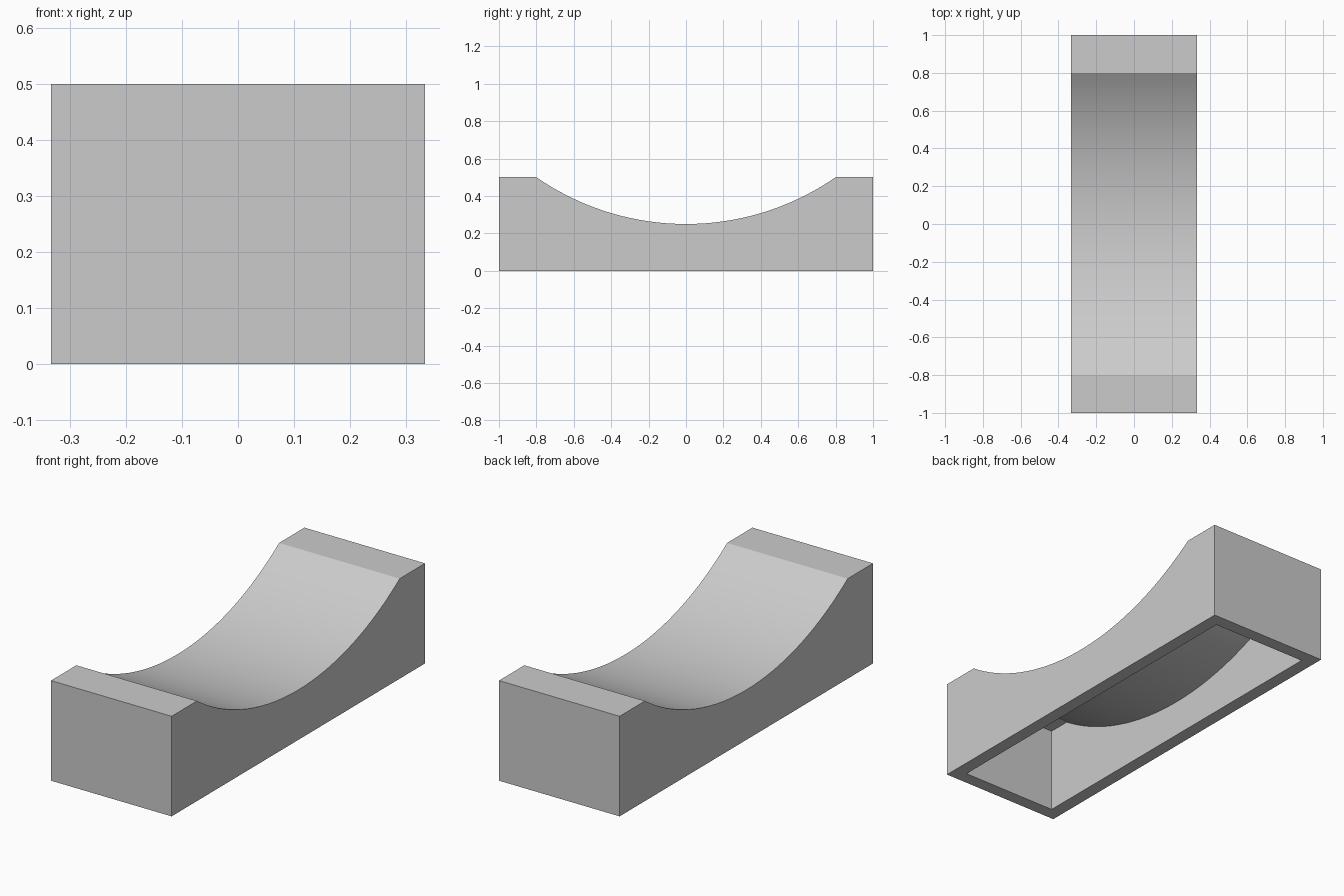
import bpy, bmesh, math

cube = bpy.data.objects.get("Cube")
if cube:
    bpy.data.objects.remove(cube, do_unlink=True)

HALF_WIDTH, HALF_LENGTH, HEIGHT = 1 / 3, 1.0, 0.5
WALL = 1 / 15
DIP, LIP = 0.25, 0.8              # lowest point of the saddle, start of the flat lips
RADIUS = (LIP**2 + DIP**2) / (2 * DIP)
CENTRE_Z = DIP + RADIUS
SEGMENTS = 48

grey = bpy.data.materials.new("light grey")
grey.use_nodes = True
colour = (0.6, 0.6, 0.6, 1)
grey.diffuse_color = colour
grey.node_tree.nodes["Principled BSDF"].inputs["Base Color"].default_value = colour


def profile(half_length, top, radius):
    """Side outline: flat base, upright ends, flat lips and a concave arc."""
    reach = math.acos((CENTRE_Z - top) / radius)
    points = [(-half_length, 0), (-half_length, top)]
    for i in range(SEGMENTS + 1):
        a = reach * (2 * i / SEGMENTS - 1)
        points.append((radius * math.sin(a), CENTRE_Z - radius * math.cos(a)))
    return points + [(half_length, top), (half_length, 0)]


def open_box(bm, points, half_width):
    """Sweep the outline across x, leave the base open, return its corners."""
    left = [bm.verts.new((half_width, y, z)) for y, z in points]
    right = [bm.verts.new((-half_width, y, z)) for y, z in points]
    bm.faces.new(left)
    bm.faces.new(right[::-1])
    for i in range(len(points) - 1):
        bm.faces.new((left[i], left[i + 1], right[i + 1], right[i]))
    return [left[0], left[-1], right[-1], right[0]]


# Outer shell and hollow underside, joined by the bottom rim
bm = bmesh.new()
outer = open_box(bm, profile(HALF_LENGTH, HEIGHT, RADIUS), HALF_WIDTH)
inner = open_box(bm, profile(HALF_LENGTH - WALL, HEIGHT - WALL, RADIUS + WALL),
                 HALF_WIDTH - WALL)
for i in range(4):
    j = (i + 1) % 4
    bm.faces.new((outer[i], outer[j], inner[j], inner[i]))
bmesh.ops.recalc_face_normals(bm, faces=bm.faces)

mesh = bpy.data.meshes.new("curved_saddle_block")
bm.to_mesh(mesh)
bm.free()
mesh.materials.append(grey)
block = bpy.data.objects.new("curved_saddle_block", mesh)
bpy.context.collection.objects.link(block)

# Smooth arc with crisp edges
bpy.ops.object.select_all(action="DESELECT")
block.select_set(True)
bpy.context.view_layer.objects.active = block
bpy.ops.object.shade_smooth_by_angle(angle=math.radians(25))
